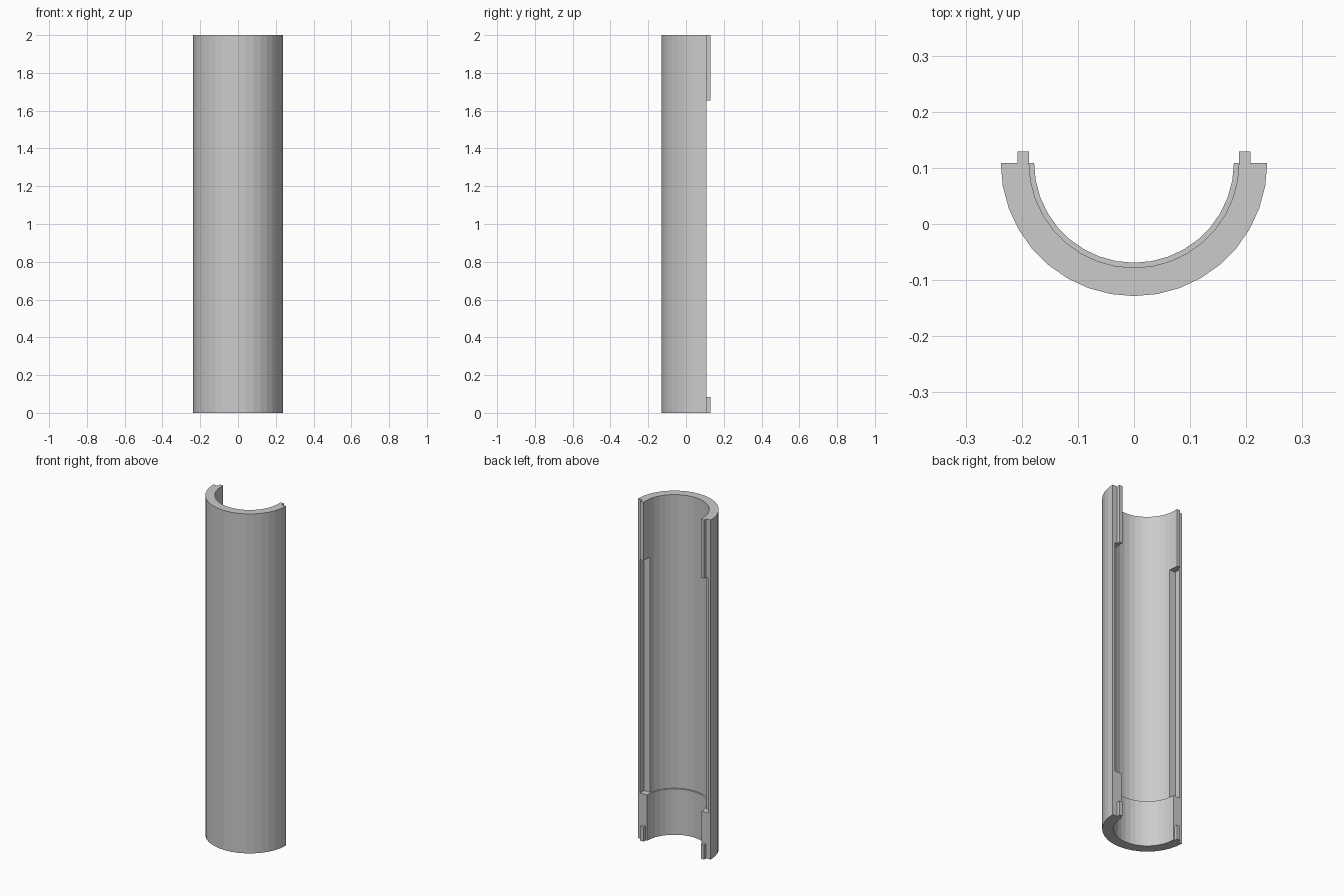
import bpy, bmesh, math

if "Cube" in bpy.data.objects:
    bpy.data.objects.remove(bpy.data.objects["Cube"])

RIM_Y = 0.109          # flat split face of the half shell
SEGMENTS = 18          # facets around the half circle
HEIGHT = 2.0
LEDGE_Z = 0.27         # where the bore narrows and the recess starts
RECESS_TOP = 1.655


def finish(bm, name):
    bmesh.ops.recalc_face_normals(bm, faces=bm.faces)
    mesh = bpy.data.meshes.new(name)
    bm.to_mesh(mesh)
    bm.free()
    obj = bpy.data.objects.new(name, mesh)
    bpy.context.collection.objects.link(obj)
    return obj


def box(name, lo, hi):
    bm = bmesh.new()
    bmesh.ops.create_cube(bm, size=1)
    for v in bm.verts:
        v.co = [(a + b) / 2 + c * (b - a) for a, b, c in zip(lo, hi, v.co)]
    return finish(bm, name)


def mirrored_box(name, x0, x1, y0, y1, z0, z1):
    return [box(name + "_right", (x0, y0, z0), (x1, y1, z1)),
            box(name + "_left", (-x1, y0, z0), (-x0, y1, z1))]


def apply_boolean(target, tool, operation):
    mod = target.modifiers.new(operation.lower(), 'BOOLEAN')
    mod.operation = operation
    mod.solver = 'EXACT'
    mod.object = tool
    bpy.context.view_layer.objects.active = target
    bpy.ops.object.modifier_apply(modifier=mod.name)
    bpy.data.objects.remove(tool)


# Half shell: wall profile (radius, height) swept through 180 degrees
profile = [(0.2375, 0), (0.2375, HEIGHT), (0.187, HEIGHT),
           (0.187, LEDGE_Z), (0.178, LEDGE_Z), (0.178, 0)]
bm = bmesh.new()
rings = []
for i in range(SEGMENTS + 1):
    a = math.pi + math.pi * i / SEGMENTS
    rings.append([bm.verts.new((r * math.cos(a), RIM_Y + r * math.sin(a), z))
                  for r, z in profile])
n = len(profile)
for p, q in zip(rings, rings[1:]):
    for j in range(n):
        k = (j + 1) % n
        bm.faces.new((p[j], p[k], q[k], q[j]))
bm.faces.new(rings[0])
bm.faces.new(rings[-1])
shell = finish(bm, "half_shell")

# Long recesses behind a thin outer lip on both rims
for cutter in mirrored_box("rim_recess", 0.15, 0.222, 0.073, 0.16,
                           LEDGE_Z, RECESS_TOP):
    apply_boolean(shell, cutter, 'DIFFERENCE')

# Raised locating tongues at both ends of each rim
for name, z0, z1 in (("lower_tongue", 0, 0.085),
                     ("upper_tongue", RECESS_TOP, HEIGHT)):
    for tongue in mirrored_box(name, 0.187, 0.208, 0.1, 0.129, z0, z1):
        apply_boolean(shell, tongue, 'UNION')
